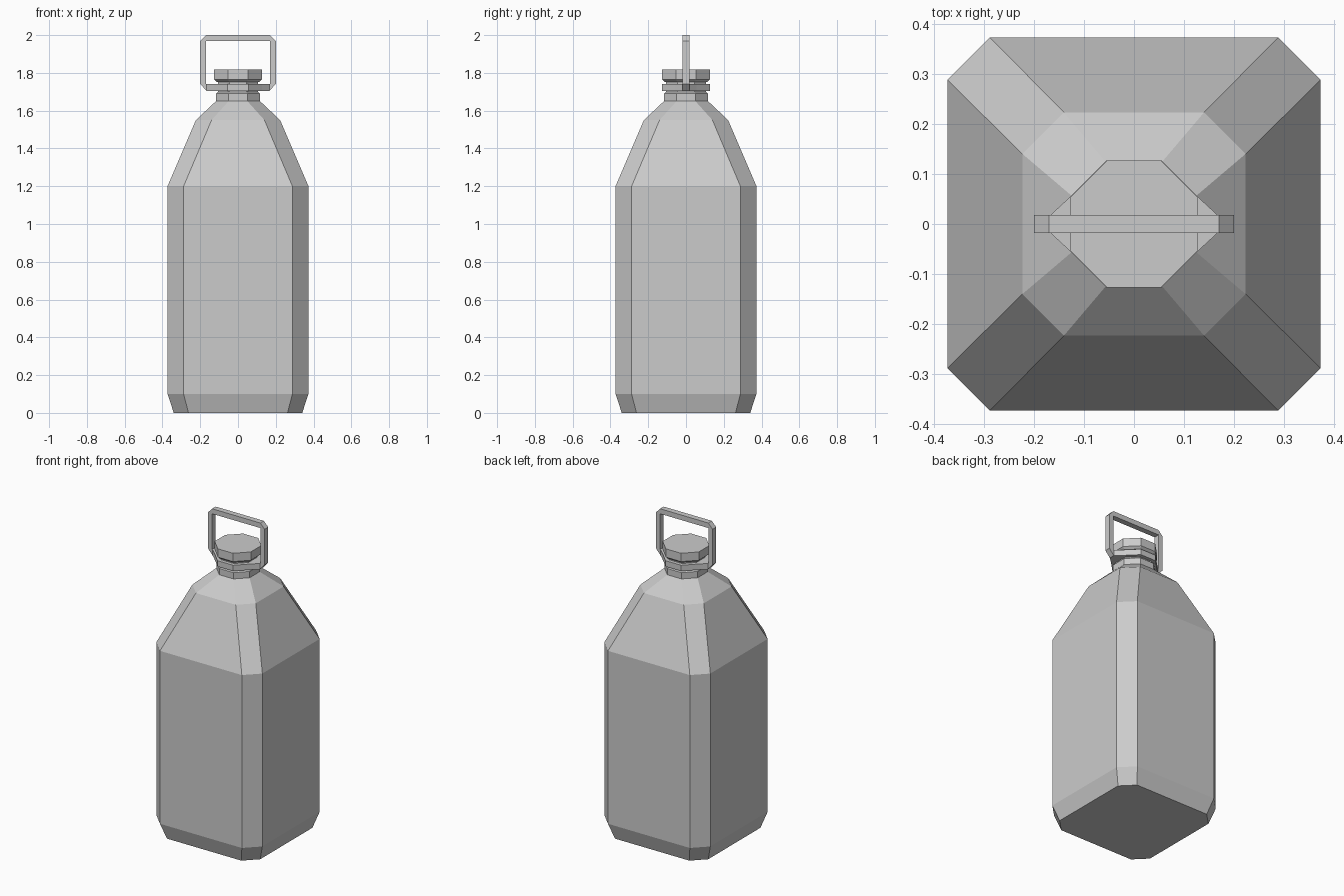
import bpy
import bmesh

cube = bpy.data.objects.get("Cube")
if cube:
    bpy.data.objects.remove(cube, do_unlink=True)

grey = bpy.data.materials.new("plain_grey")
grey.use_nodes = True
grey.diffuse_color = (0.6, 0.6, 0.6, 1)
grey.node_tree.nodes["Principled BSDF"].inputs["Base Color"].default_value = (0.6, 0.6, 0.6, 1)


def finish(name, bm):
    bmesh.ops.recalc_face_normals(bm, faces=bm.faces)
    mesh = bpy.data.meshes.new(name)
    bm.to_mesh(mesh)
    bm.free()
    mesh.materials.append(grey)
    obj = bpy.data.objects.new(name, mesh)
    bpy.context.collection.objects.link(obj)
    return obj


def octagon(half, flat):
    """Square outline with cut corners, counter-clockwise."""
    return [(half, -flat), (half, flat), (flat, half), (-flat, half),
            (-half, flat), (-half, -flat), (-flat, -half), (flat, -half)]


def loft(name, sections):
    """Skin a stack of (z, outline) sections and close both ends."""
    bm = bmesh.new()
    rings = [[bm.verts.new((x, y, z)) for x, y in outline] for z, outline in sections]
    for low, high in zip(rings, rings[1:]):
        n = len(low)
        for i in range(n):
            j = (i + 1) % n
            bm.faces.new((low[i], low[j], high[j], high[i]))
    bm.faces.new(rings[0][::-1])
    bm.faces.new(rings[-1])
    return finish(name, bm)


# Bottle body with chamfered base and two-step shoulder
loft("body", [(0, octagon(0.34, 0.262)), (0.1, octagon(0.373, 0.288)),
              (1.2, octagon(0.373, 0.288)), (1.55, octagon(0.223, 0.14)),
              (1.65, octagon(0.117, 0.05))])

# Neck: lower band and slimmer core up to the cap
loft("neck", [(1.65, octagon(0.117, 0.05)), (1.69, octagon(0.117, 0.05)),
              (1.7, octagon(0.105, 0.045)), (1.765, octagon(0.105, 0.045))])

# Screw cap with a small bevel under it
loft("cap", [(1.752, octagon(0.112, 0.047)), (1.765, octagon(0.127, 0.053)),
             (1.818, octagon(0.127, 0.053))])

# Collar with tapered lugs on both sides that carry the handle
half, flat, tip, tip_y = 0.127, 0.055, 0.167, 0.018
side = [(half, -flat), (tip, -tip_y), (tip, tip_y), (half, flat), (flat, half)]
collar = side + [(-flat, half)] + [(-x, -y) for x, y in side[:4]] + [(-flat, -half), (flat, -half)]
loft("collar", [(1.705, collar), (1.742, collar)])

# Carrying handle: square bar arch with clipped outer corners
outer = [(0.167, 1.705), (0.2, 1.742), (0.2, 1.968), (0.17, 2.0)]
inner = [(0.167, 1.742), (0.17, 1.742), (0.17, 1.968), (0.17, 1.968)]
outer += [(-x, z) for x, z in reversed(outer)]
inner += [(-x, z) for x, z in reversed(inner)]
bm = bmesh.new()
verts = {}


def corner(x, z):
    return verts.setdefault((x, z), bm.verts.new((x, -tip_y, z)))


for i in range(len(outer) - 1):
    loop = [corner(*p) for p in (outer[i], outer[i + 1], inner[i + 1], inner[i])]
    bm.faces.new(list(dict.fromkeys(loop)))
bmesh.ops.delete(bm, geom=[v for v in bm.verts if not v.link_faces], context='VERTS')
swept = bmesh.ops.extrude_face_region(bm, geom=bm.faces[:], use_keep_orig=True)["geom"]
bmesh.ops.translate(bm, vec=(0, 2 * tip_y, 0),
                    verts=[g for g in swept if isinstance(g, bmesh.types.BMVert)])
finish("handle", bm)
